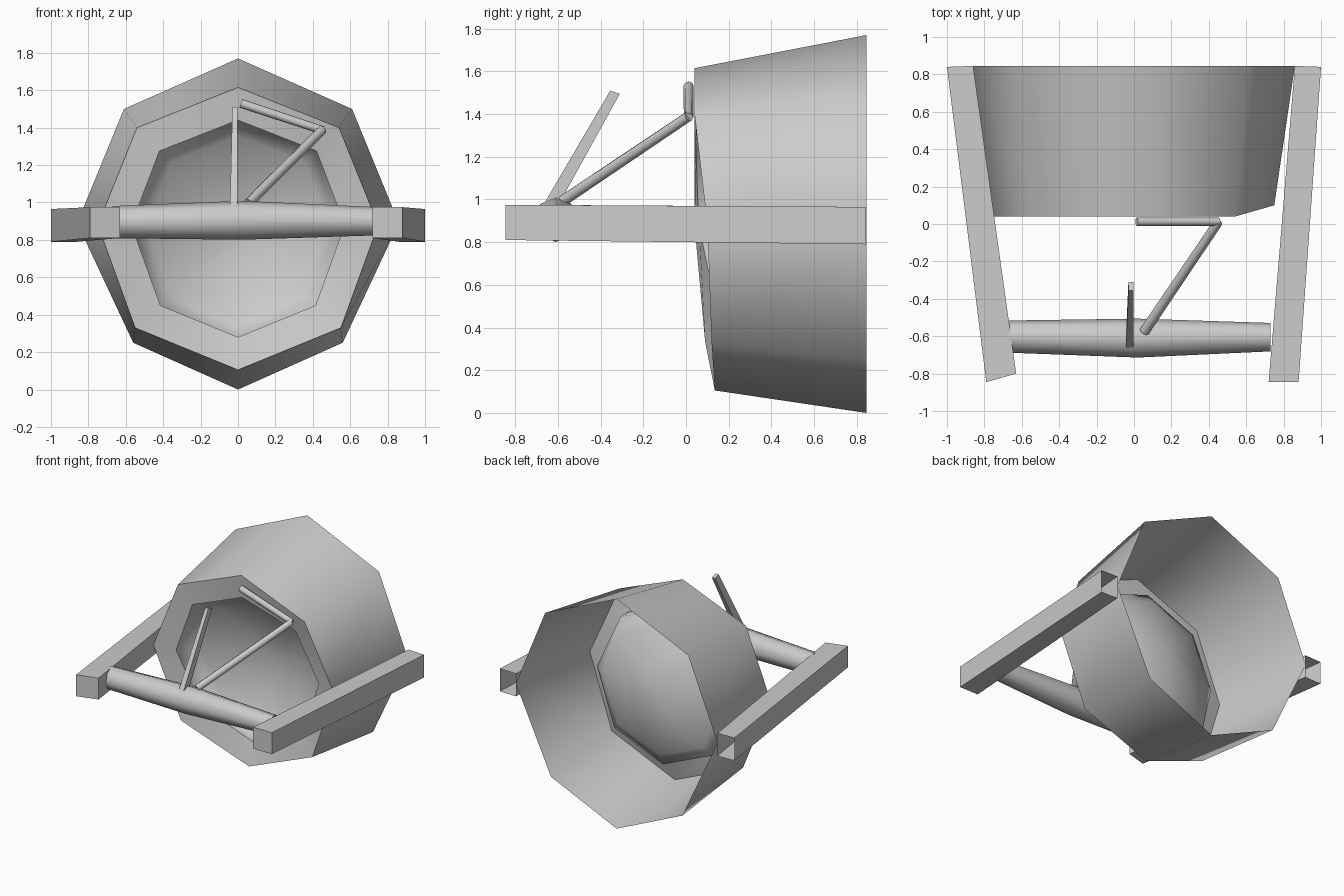
import bpy, bmesh, math
from mathutils import Vector

if "Cube" in bpy.data.objects:
    bpy.data.objects.remove(bpy.data.objects["Cube"])


def finish(name, bm, smooth=True, angle=55):
    bmesh.ops.recalc_face_normals(bm, faces=bm.faces)
    me = bpy.data.meshes.new(name)
    bm.to_mesh(me)
    bm.free()
    ob = bpy.data.objects.new(name, me)
    bpy.context.collection.objects.link(ob)
    if smooth:
        bpy.ops.object.select_all(action='DESELECT')
        ob.select_set(True)
        bpy.context.view_layer.objects.active = ob
        bpy.ops.object.shade_smooth_by_angle(angle=math.radians(angle))
    return ob


def loft(name, rings, cap_start=True, cap_end=True, smooth=True, angle=55):
    """Skin a list of closed rings that share a vertex count."""
    bm = bmesh.new()
    loops = [[bm.verts.new(p) for p in r] for r in rings]
    n = len(rings[0])
    for a, b in zip(loops, loops[1:]):
        for i in range(n):
            j = (i + 1) % n
            bm.faces.new((a[i], a[j], b[j], b[i]))
    if cap_start:
        bm.faces.new(loops[0])
    if cap_end:
        bm.faces.new(loops[-1])
    return finish(name, bm, smooth, angle)


def rod(name, stations, sides=8):
    """Round rod through (point, radius) stations."""
    pts = [Vector(p) for p, _ in stations]
    q = (pts[-1] - pts[0]).to_track_quat('Z', 'Y')
    rings = []
    for p, (_, r) in zip(pts, stations):
        rings.append([p + q @ Vector((r * math.cos(2 * math.pi * i / sides),
                                      r * math.sin(2 * math.pi * i / sides), 0))
                      for i in range(sides)])
    return loft(name, rings)


def octagon(top, upper, side, lower, bottom, ys):
    """Octagon in x-z, clockwise from the top, with a depth for each corner."""
    half = [top, upper, side, lower, bottom]
    xz = half + [(-x, z) for x, z in (lower, side, upper)]
    return [Vector((x, y, z)) for (x, z), y in zip(xz, ys)]


# octagonal cup: open back rim, front edge, sloped inner lip
rim = octagon((0, 1.77), (.61, 1.50), (.86, .89), (.56, .25), (0, 0), [.845] * 8)
front = octagon((0, 1.615), (.54, 1.40), (.75, .88), (.55, .33), (0, .105),
                [.04, .04, .10, .12, .135, .09, .04, .04])
lip = octagon((0, 1.44), (.42, 1.275), (.57, .88), (.415, .45), (0, .28),
              [.05, .10, .17, .18, .18, .15, .06, .045])
loft("shell", [rim, front, lip], False, False)

# bowl: short straight wall, then a shallow cap bulging back
centre = sum(lip, Vector()) / 8
bowl = [lip]
for s in (1, .85, .7, .5, .3, .1):
    bowl.append([centre + (p - centre) * s
                 + Vector((0, .10 + .19 * (1 - s * s), 0)) for p in lip])
loft("bowl", bowl, False, True, True, 89)

# square side arms, open at the back end
arms = {
    "left_arm": [((-.79, -.845), (-.63, -.80), .81, .975),
                 ((-1.0, .84), (-.86, .845), .79, .965)],
    "right_arm": [((.72, -.845), (.88, -.845), .81, .975),
                  ((.86, .845), (1.0, .84), .79, .965)],
}
for name, ends in arms.items():
    rings = [[(*a, lo), (*b, lo), (*b, hi), (*a, hi)] for a, b, lo, hi in ends]
    loft(name, rings, True, False, False)

# tapered cross bar, open at both ends
rod("cross_bar", [((-.67, -.602, .895), .086), ((.02, -.61, .905), .104),
                  ((.73, -.605, .90), .076)], 8)

# thin bent pointer
rod("pointer_lower", [((.055, -.575, .995), .027), ((.45, .01, 1.388), .025)], 8)
rod("pointer_upper", [((.455, .012, 1.385), .022), ((.015, .012, 1.53), .024)], 8)

# flat upright stick leaning back
stick = [[(x0, y0, z), (x1, y0, z), (x1, y1, z + d), (x0, y1, z + d)]
         for x0, x1, y0, y1, z, d in ((-.043, -.002, -.665, -.60, .98, -.01),
                                      (-.03, -.004, -.355, -.31, 1.51, -.015))]
loft("stick", stick, smooth=False)
